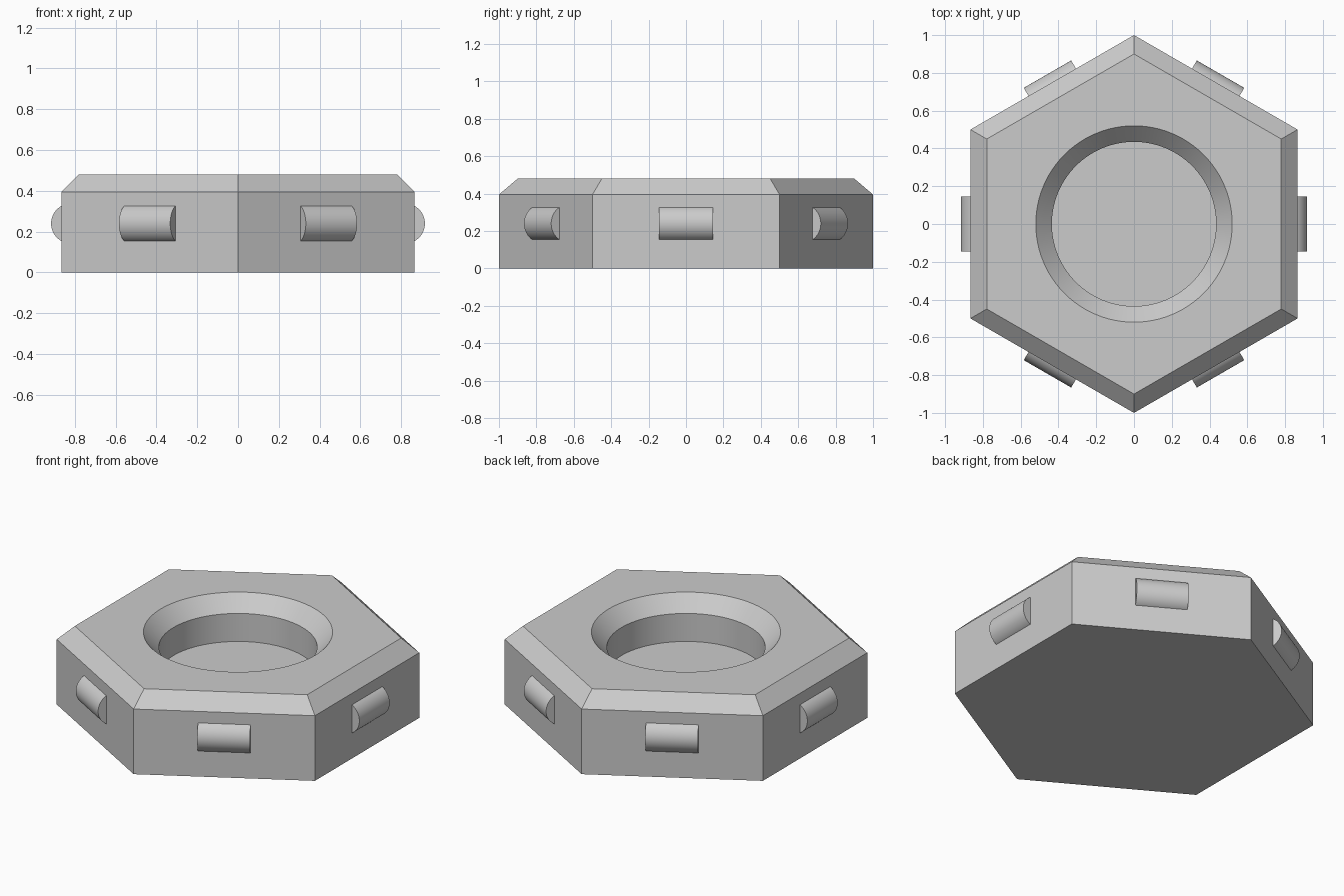
import bpy, bmesh, math
from mathutils import Matrix

cube = bpy.data.objects.get("Cube")
if cube:
    bpy.data.objects.remove(cube, do_unlink=True)

grey = bpy.data.materials.new("plain grey")
grey.use_nodes = True
COLOUR = (0.6, 0.6, 0.6, 1)
grey.diffuse_color = COLOUR
grey.node_tree.nodes["Principled BSDF"].inputs["Base Color"].default_value = COLOUR


def make_stack(name, sides, rings, start=0.0):
    """Closed solid from stacked polygon rings of (radius, z)."""
    bm = bmesh.new()
    loops = []
    for r, z in rings:
        angles = [start + math.tau * i / sides for i in range(sides)]
        loops.append([bm.verts.new((r * math.cos(a), r * math.sin(a), z)) for a in angles])
    for low, high in zip(loops, loops[1:]):
        for i in range(sides):
            j = (i + 1) % sides
            bm.faces.new((low[i], low[j], high[j], high[i]))
    bm.faces.new(loops[0][::-1])
    bm.faces.new(loops[-1])
    mesh = bpy.data.meshes.new(name)
    bm.to_mesh(mesh)
    bm.free()
    mesh.materials.append(grey)
    obj = bpy.data.objects.new(name, mesh)
    bpy.context.collection.objects.link(obj)
    return obj


def activate(obj):
    bpy.ops.object.select_all(action='DESELECT')
    obj.select_set(True)
    bpy.context.view_layer.objects.active = obj


def smooth(obj):
    activate(obj)
    bpy.ops.object.shade_smooth_by_angle(angle=math.radians(30))


# Hexagonal body with a chamfered top rim
body = make_stack("hexagonal_body", 6, [(1, 0), (1, 0.395), (0.9, 0.48)], math.pi / 2)

# Blind round recess with a countersunk mouth
cutter = make_stack("recess_cutter", 96, [(0.435, 0.22), (0.435, 0.39), (0.52, 0.48), (0.52, 0.6)])
cutter.hide_render = True
cut = body.modifiers.new("recess", 'BOOLEAN')
cut.operation = 'DIFFERENCE'
cut.solver = 'EXACT'
cut.object = cutter
activate(body)
bpy.ops.object.modifier_apply(modifier=cut.name)
bpy.data.objects.remove(cutter, do_unlink=True)
smooth(body)

# One rounded grip bar half sunk into the middle of each side
for i in range(6):
    bar = make_stack(f"grip_bar_{i + 1}", 64, [(0.098, -0.145), (0.098, 0.145)])
    place = (Matrix.Rotation(i * math.tau / 6, 4, 'Z')
             @ Matrix.Translation((0.818, 0, 0.24))
             @ Matrix.Rotation(math.pi / 2, 4, 'X'))
    bar.data.transform(place)
    smooth(bar)
